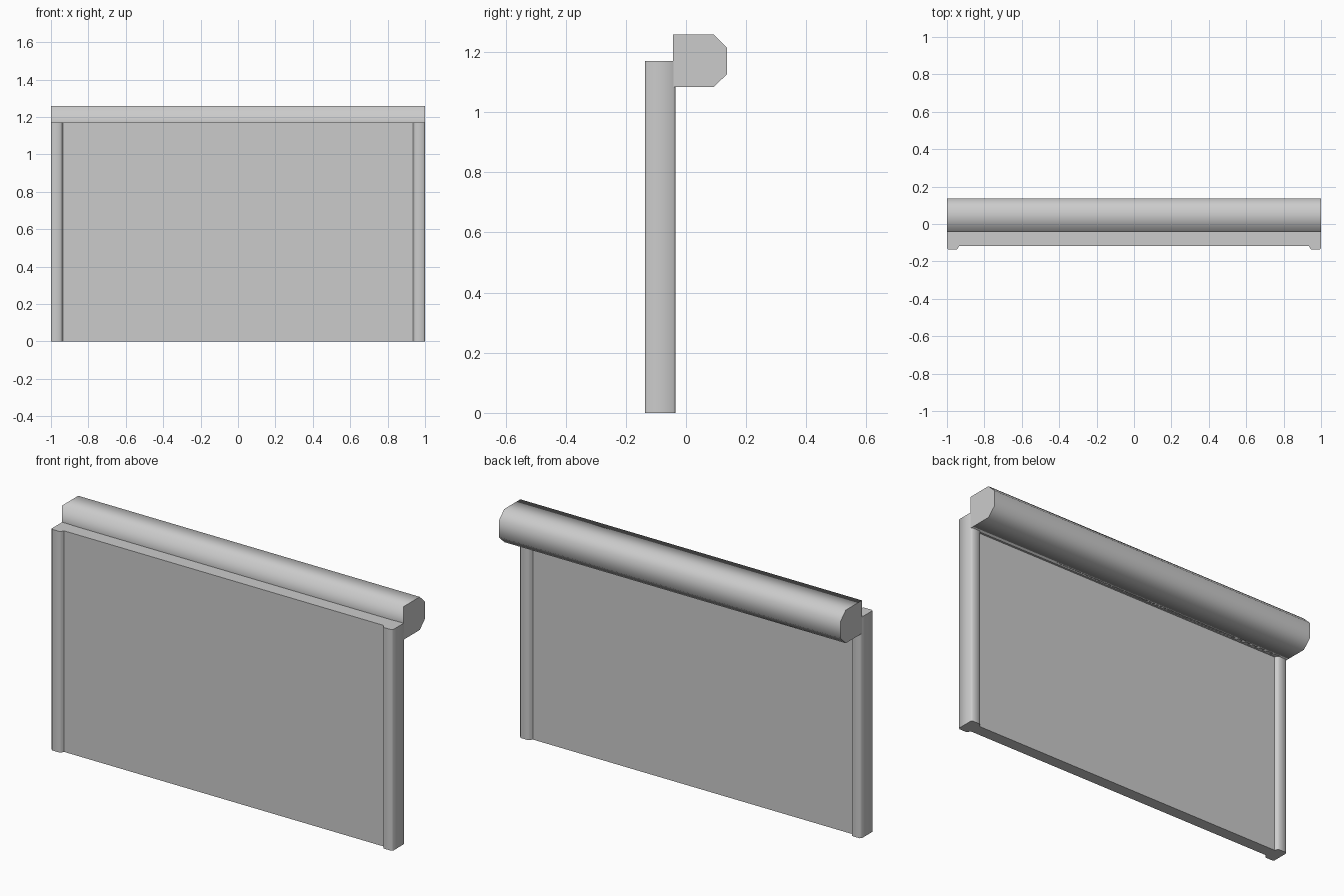
import bpy, bmesh, math
from mathutils import Vector

if "Cube" in bpy.data.objects:
    bpy.data.objects.remove(bpy.data.objects["Cube"])


def extrude_profile(name, points, offset, smooth_angle):
    """Extrude a closed outline; sides smooth up to the angle, caps stay crisp."""
    offset = Vector(offset)
    bm = bmesh.new()
    start = [bm.verts.new(p) for p in points]
    end = [bm.verts.new(Vector(p) + offset) for p in points]
    bm.faces.new(start[::-1])
    bm.faces.new(end)
    n = len(points)
    for i in range(n):
        j = (i + 1) % n
        side = bm.faces.new((start[i], start[j], end[j], end[i]))
        side.smooth = True
    bmesh.ops.recalc_face_normals(bm, faces=bm.faces)
    for e in bm.edges:
        e.smooth = e.calc_face_angle(0) <= math.radians(smooth_angle)
    mesh = bpy.data.meshes.new(name)
    bm.to_mesh(mesh)
    bm.free()
    obj = bpy.data.objects.new(name, mesh)
    bpy.context.collection.objects.link(obj)
    return obj


# Panel with thicker, softened edge strips (H-shaped plan, mirrored twice)
mid_y = -0.086
quarter = [(0.935, -0.032), (0.943, -0.046), (0.949, -0.051),
           (0.992, -0.051), (1.0, -0.044)]
right = quarter + [(x, -y) for x, y in reversed(quarter)]
outline = right + [(-x, -y) for x, y in right]
extrude_profile("panel", [(x, y + mid_y, 0) for x, y in outline], (0, 0, 1.17), 50)

# Chamfered top rail, shaded smoothly around its length
rail = [(-0.043, 1.083), (0.092, 1.083), (0.137, 1.127),
        (0.137, 1.214), (0.092, 1.258), (-0.043, 1.258)]
extrude_profile("top_rail", [(-1, y, z) for y, z in rail], (2, 0, 0), 89.9)
for e in bpy.data.objects["top_rail"].data.edges:
    a, b = (bpy.data.objects["top_rail"].data.vertices[i].co for i in e.vertices)
    if abs(a.x - b.x) > 1:
        e.use_edge_sharp = False

# Filler closing the gap between panel back and rail
web = [(-0.07, 1.083), (-0.03, 1.083), (-0.03, 1.169), (-0.07, 1.169)]
extrude_profile("rail_mount", [(-0.96, y, z) for y, z in web], (1.92, 0, 0), 30)
